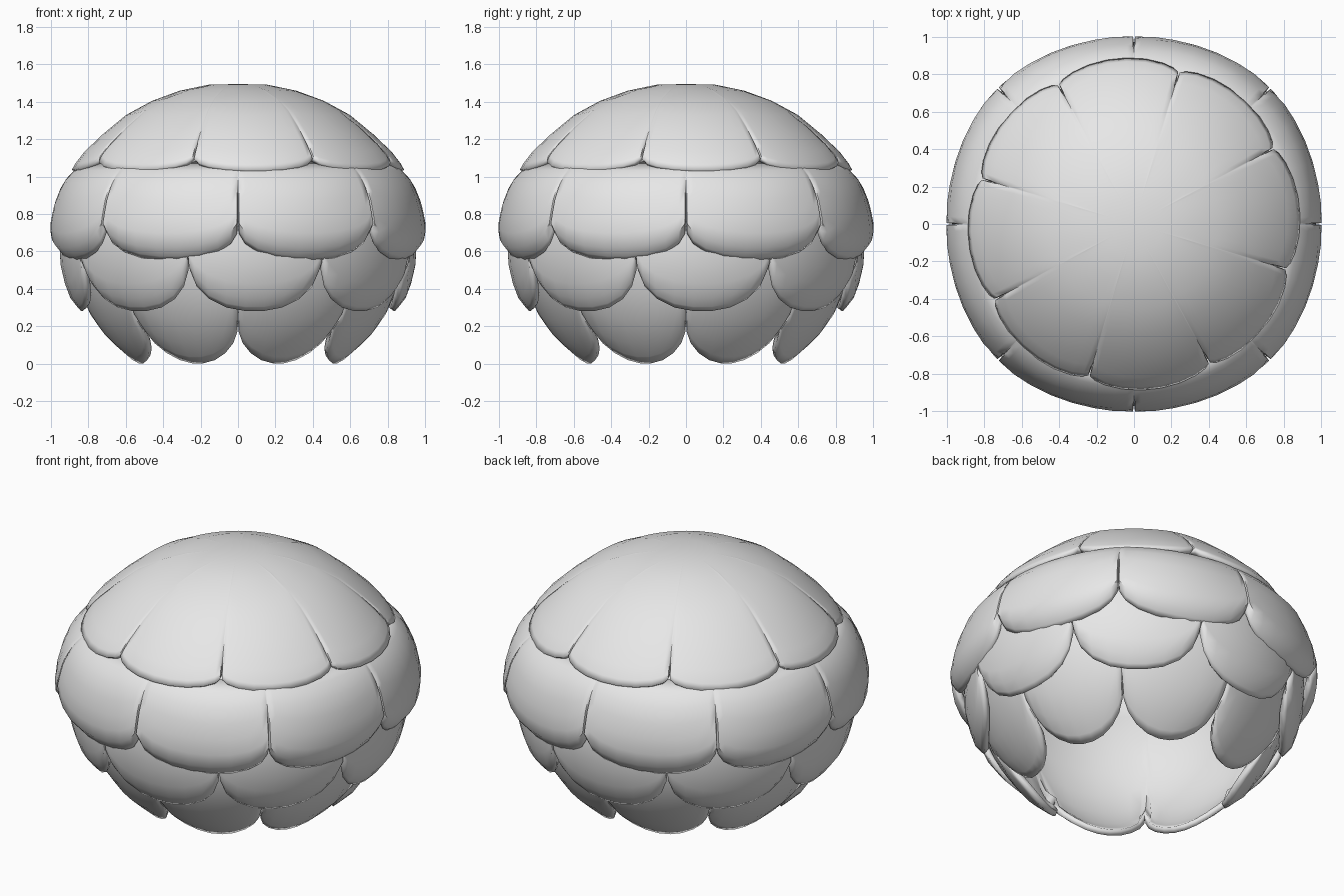
import bpy, bmesh, math

cube = bpy.data.objects.get("Cube")
if cube:
    bpy.data.objects.remove(cube, do_unlink=True)

grey = bpy.data.materials.new("light_grey")
grey.use_nodes = True
tone = (0.8, 0.8, 0.8, 1)
grey.diffuse_color = tone
grey.node_tree.nodes["Principled BSDF"].inputs["Base Color"].default_value = tone

PETALS = 8
COLUMNS = [-1, -0.985, -0.9, -0.72, -0.45, -0.15, 0.15, 0.45, 0.72, 0.9, 0.985]
ROWS = [0, 0.04, 0.12, 0.25, 0.4, 0.55, 0.7, 0.85, 1]


def along(profile, s):
    """Point (radius, height) at distance s along a profile."""
    for a, b in zip(profile, profile[1:]):
        step = math.dist(a, b)
        if s <= step:
            t = s / step
            return a[0] + (b[0] - a[0]) * t, a[1] + (b[1] - a[1]) * t
        s -= step
    return profile[-1]


def petal_ring(name, profile, turn, notch, crease, power, square=0.0, roll=0.025):
    """Ring of overlapping petals: scalloped rim, creased sides, rolled lower edge."""
    length = sum(math.dist(a, b) for a, b in zip(profile, profile[1:]))
    bm = bmesh.new()
    rings = []
    for f in ROWS:
        ring = []
        for p in range(PETALS):
            for u in COLUMNS:
                angle = math.radians(turn) + (p + 0.5 + u / 2) * math.tau / PETALS
                rim = notch * (1 - (1 - abs(u) ** power) ** (1 / power))
                s = rim + (length - rim) * f
                r, z = along(profile, s)
                if abs(u) == 1:
                    r -= 0.03 * min(1, 2 * max(0, 1 - s / crease))
                r -= roll * max(0, 1 - f / 0.1)
                r *= 1 + square * (1 - math.cos(4 * angle)) / 2
                ring.append(bm.verts.new((r * math.sin(angle), -r * math.cos(angle), z)))
        rings.append(ring)
    for low, high in zip(rings, rings[1:]):
        for i in range(len(low)):
            j = (i + 1) % len(low)
            bm.faces.new((low[i], low[j], high[j], high[i]))
    bmesh.ops.remove_doubles(bm, verts=bm.verts, dist=0.0005)
    bmesh.ops.recalc_face_normals(bm, faces=bm.faces)
    mesh = bpy.data.meshes.new(name)
    bm.to_mesh(mesh)
    bm.free()
    mesh.materials.append(grey)
    obj = bpy.data.objects.new(name, mesh)
    bpy.context.collection.objects.link(obj)
    shell = obj.modifiers.new("thickness", "SOLIDIFY")
    shell.thickness = 0.035
    shell.offset = -1
    bpy.ops.object.select_all(action="DESELECT")
    obj.select_set(True)
    bpy.context.view_layer.objects.active = obj
    bpy.ops.object.shade_smooth_by_angle(angle=math.radians(50))


# Lowest petals, open underneath, running up inside the dome
petal_ring("bottom_petals",
           [(0.585, 0), (0.7, 0.13), (0.8, 0.28), (0.87, 0.45), (0.885, 0.65),
            (0.86, 0.85), (0.76, 1.08)],
           0, 0.27, 0.45, 2.1)
# Second tier, turned part of a petal
petal_ring("lower_petals",
           [(0.865, 0.28), (0.92, 0.4), (0.955, 0.55), (0.955, 0.7), (0.92, 0.9)],
           -16.5, 0.3, 0.45, 2.3)
# Widest tier
petal_ring("middle_petals",
           [(0.965, 0.55), (0.998, 0.64), (1.005, 0.74), (0.98, 0.86), (0.935, 0.97),
            (0.87, 1.04), (0.8, 1.08)],
           0, 0.19, 0.5, 2.2, square=0.025, roll=0.035)
# Domed cap with scalloped rim
petal_ring("top_cap",
           [(0.905, 1.035), (0.865, 1.09), (0.8, 1.155), (0.72, 1.23), (0.58, 1.345),
            (0.4, 1.435), (0.2, 1.49), (0, 1.495)],
           -16.5, 0.09, 0.24, 2.1, roll=0.015)
